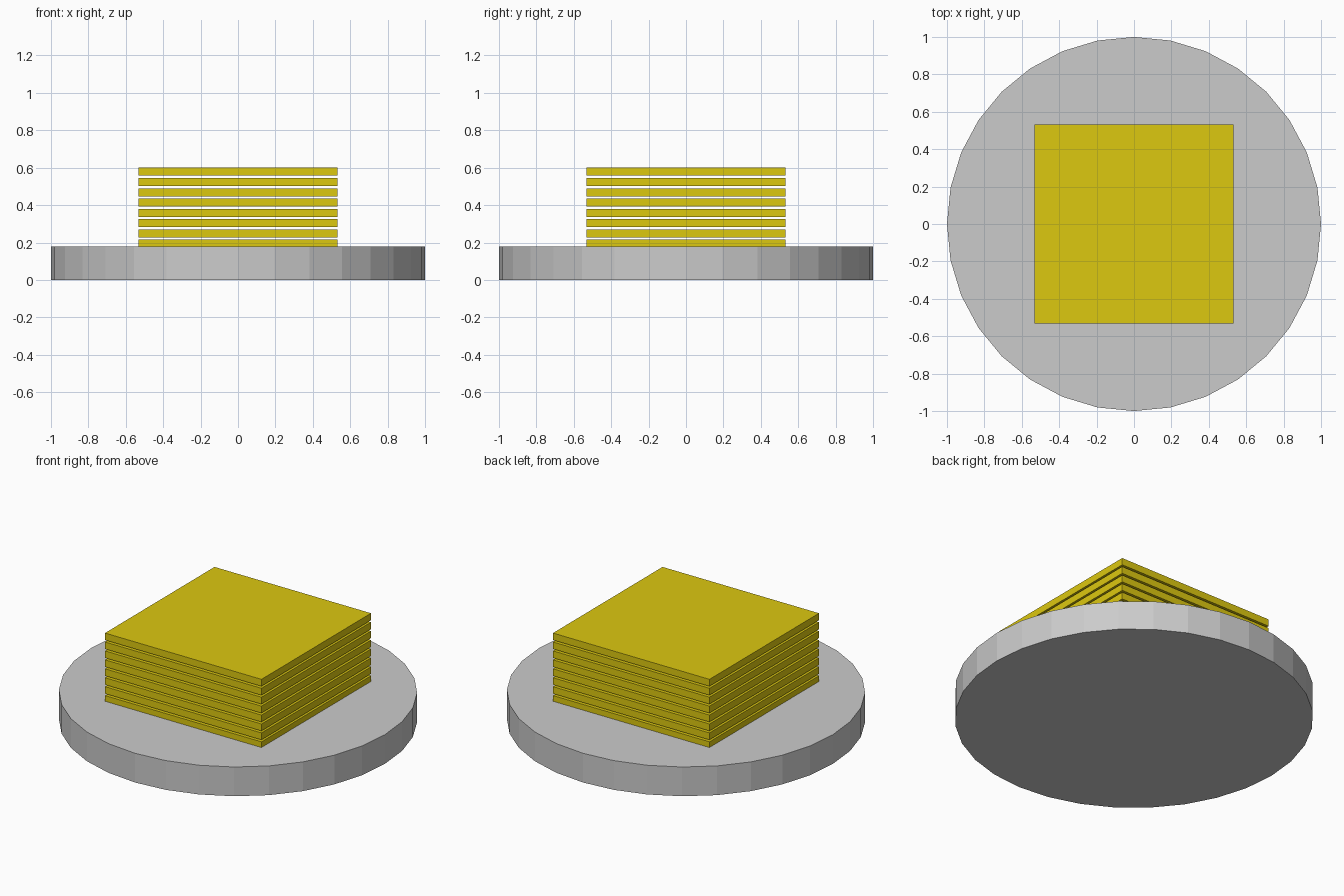
import bpy

if "Cube" in bpy.data.objects:
    bpy.data.objects.remove(bpy.data.objects["Cube"])

# Material for the stacked sheets
yellow = bpy.data.materials.new("yellow")
yellow.diffuse_color = (0.72, 0.58, 0.005, 1)
yellow.use_nodes = True
yellow.node_tree.nodes["Principled BSDF"].inputs["Base Color"].default_value = yellow.diffuse_color

# Round base
BASE_H = 0.18
bpy.ops.mesh.primitive_cylinder_add(vertices=32, radius=1, depth=BASE_H,
                                    location=(0, 0, BASE_H / 2))
bpy.context.object.name = "round_base"

# Stack of square sheets with thin gaps, the lowest slightly sunk into the base
COUNT, WIDTH, THICK, PITCH, TOP = 8, 1.066, 0.043, 0.055, 0.60


def add_sheet(index):
    z = TOP - index * PITCH - THICK / 2
    bpy.ops.mesh.primitive_cube_add(size=1, location=(0, 0, z))
    sheet = bpy.context.object
    sheet.name = f"square_sheet_{COUNT - index}"
    sheet.scale = (WIDTH, WIDTH, THICK)
    bpy.ops.object.transform_apply(location=False, rotation=False, scale=True)
    sheet.data.materials.append(yellow)


for i in range(COUNT):
    add_sheet(i)
